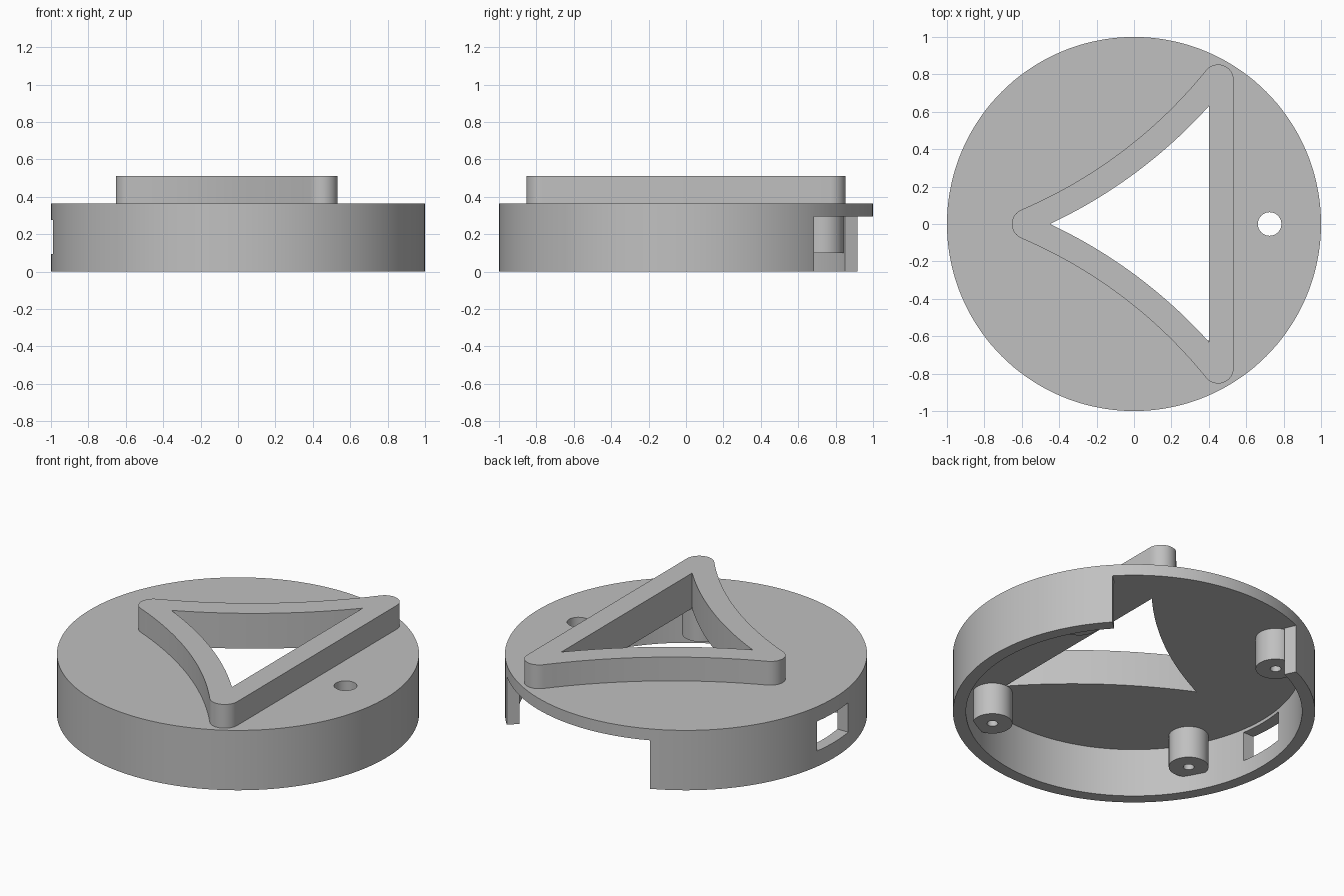
import bpy, bmesh
from math import sin, cos, radians, pi, asin
from mathutils import Vector

cube = bpy.data.objects.get("Cube")
if cube:
    bpy.data.objects.remove(cube, do_unlink=True)

grey = bpy.data.materials.new("plain grey")
grey.use_nodes = True
grey.diffuse_color = (0.53, 0.53, 0.53, 1)
grey.node_tree.nodes["Principled BSDF"].inputs["Base Color"].default_value = (0.53, 0.53, 0.53, 1)

TOP, CEILING, RIM, INNER = 0.365, 0.295, 0.51, 0.928


def arc(cx, cy, r, a0, a1, n):
    """Points along an arc, angles in degrees."""
    steps = [radians(a0 + (a1 - a0) * i / n) for i in range(n + 1)]
    return [(cx + r * cos(a), cy + r * sin(a)) for a in steps]


def circle(cx, cy, r, n):
    return arc(cx, cy, r, 0, 360, n)[:-1]


def bowed(p, q, sag, n=20):
    """Circular arc from p to q, bowed to the right of its direction."""
    p, q = Vector(p), Vector(q)
    half = (q - p).length / 2
    r = (half * half + sag * sag) / (2 * sag)
    along = (q - p).normalized()
    left = Vector((-along.y, along.x))
    centre = (p + q) / 2 + left * (r - sag)
    span = asin(half / r)
    pts = []
    for i in range(n + 1):
        t = span * (2 * i / n - 1)
        pts.append(tuple(centre + along * (r * sin(t)) - left * (r * cos(t))))
    return pts


def mirrored(upper):
    """Close an outline with its reflection across the x axis."""
    return upper + [(x, -y) for x, y in reversed(upper) if abs(y) > 1e-5]


def prism(name, outline, z0, z1):
    bm = bmesh.new()
    face = bm.faces.new([bm.verts.new((x, y, z0)) for x, y in outline])
    ext = bmesh.ops.extrude_face_region(bm, geom=[face])
    verts = [v for v in ext["geom"] if isinstance(v, bmesh.types.BMVert)]
    bmesh.ops.translate(bm, verts=verts, vec=(0, 0, z1 - z0))
    bmesh.ops.recalc_face_normals(bm, faces=bm.faces)
    mesh = bpy.data.meshes.new(name)
    bm.to_mesh(mesh)
    bm.free()
    mesh.materials.append(grey)
    obj = bpy.data.objects.new(name, mesh)
    bpy.context.collection.objects.link(obj)
    return obj


def combine(target, tool, operation="DIFFERENCE"):
    mod = target.modifiers.new("combine", "BOOLEAN")
    mod.operation, mod.solver, mod.object = operation, "EXACT", tool
    bpy.context.view_layer.objects.active = target
    bpy.ops.object.modifier_apply(modifier=mod.name)
    bpy.data.objects.remove(tool, do_unlink=True)


def smooth(obj):
    bpy.ops.object.select_all(action="DESELECT")
    obj.select_set(True)
    bpy.context.view_layer.objects.active = obj
    bpy.ops.object.shade_smooth_by_angle(angle=radians(30))


# Round cover with the raised three-cornered frame
cover = prism("round_cover", circle(0, 0, 1, 144), 0, TOP)
tip = arc(-0.57, 0, 0.083, 180, 112, 8)
corner = arc(0.45, 0.77, 0.083, 140, 0, 14)
frame = mirrored(tip + bowed(tip[-1], corner[0], 0.076)[1:-1] + corner)
combine(cover, prism("frame_blank", frame, TOP - 0.04, RIM), "UNION")

# Hollow underside, side opening, window and through holes
combine(cover, prism("cavity", circle(0, 0, INNER, 144), -0.1, CEILING))
opening = arc(0, 0, 1.1, 43.2, 113.6, 40) + arc(0, 0, 0.88, 113.6, 43.2, 40)
combine(cover, prism("side_opening", opening, -0.1, CEILING))
window = [(-1.1, -0.15), (-0.85, -0.15), (-0.85, 0.15), (-1.1, 0.15)]
combine(cover, prism("window_cut", window, 0.095, 0.275))
centre_cut = mirrored(bowed((-0.45, 0), (0.4, 0.63), 0.053))
combine(cover, prism("centre_cut", centre_cut, 0.1, 0.7))
combine(cover, prism("small_hole", circle(0.725, 0, 0.063, 40), 0.1, 0.7))
smooth(cover)

# Four screw posts under the top plate, sunk slightly into the wall
for i in range(4):
    a = radians(28.9) + i * pi / 2
    x, y = 0.838 * cos(a), 0.838 * sin(a)
    post = prism(f"screw_post_{i + 1}", circle(x, y, 0.11, 48), 0.1, CEILING + 0.01)
    combine(post, prism("screw_hole", circle(x, y, 0.03, 24), 0, CEILING - 0.01))
    smooth(post)
